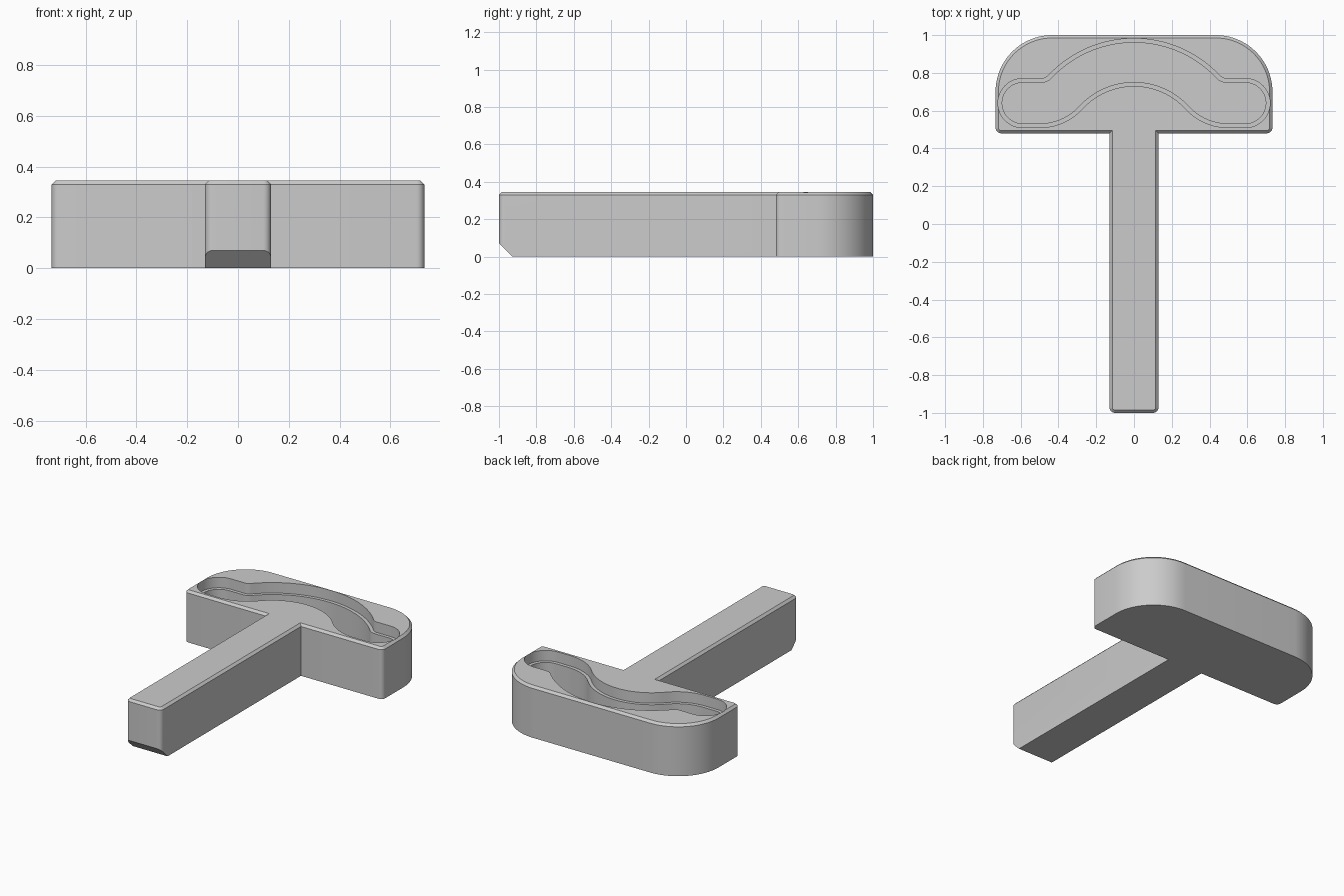
import bpy, bmesh
from math import radians, sin, cos, atan2, degrees, sqrt

if "Cube" in bpy.data.objects:
    bpy.data.objects.remove(bpy.data.objects["Cube"])

# Overall sizes
HEIGHT, CHAMFER = 0.345, 0.015
LEDGE_Z, FLOOR_Z, LEDGE = 0.275, 0.07, 0.022

grey = bpy.data.materials.new("plain_grey")
grey.use_nodes = True
grey.diffuse_color = (0.6, 0.6, 0.6, 1)
grey.node_tree.nodes["Principled BSDF"].inputs["Base Color"].default_value = (0.6, 0.6, 0.6, 1)


def arc(cx, cy, r, a0, a1, n=12):
    angles = [radians(a0 + (a1 - a0) * i / n) for i in range(n + 1)]
    return [(cx + r * cos(a), cy + r * sin(a)) for a in angles]


def mirrored(half):
    return half + [(-x, y) for x, y in reversed(half) if x > 1e-5]


def body_outline(d):
    """T-shaped outline, moved inward by d."""
    return mirrored(arc(0.433, 0.7, 0.3 - d, 90, 0, 20)
                    + arc(0.703, 0.51, 0.03 - d, 0, -90, 6)
                    + [(0.13 - d, 0.48 + d)]
                    + arc(0.1, -0.97, 0.03 - d, 0, -90, 6))


def pocket_outline(d):
    """Arched pocket with round ends, moved inward by d."""
    mid_y, big, small = 0.36, 0.622, 0.37
    fillet, sweep = 0.05, 0.308
    fx = sqrt((big + fillet) ** 2 - (0.77 + fillet - mid_y) ** 2)
    a_top = degrees(atan2(0.77 + fillet - mid_y, fx))
    a_low = degrees(atan2(0.51 + sweep - mid_y, 0.5))
    half = arc(0, mid_y, big - d, 90, a_top, 20)
    half += arc(fx, 0.77 + fillet, fillet + d, a_top + 180, 270, 8)
    half += arc(0.59, 0.64, 0.13 - d, 90, -90, 24)
    half += arc(0.5, 0.51 + sweep, sweep - d, 270, a_low + 180, 12)
    half += arc(0, mid_y, small + d, a_low, 90, 16)[1:]
    # The two centre points lie on the mirror line and are kept once
    return half + [(-x, y) for x, y in reversed(half) if x > 1e-5]


def loft(name, layers, cut=None):
    """Closed solid through stacked outlines; cut is an optional (point, normal)."""
    bm = bmesh.new()
    rings = [[bm.verts.new((x, y, z)) for x, y in pts] for pts, z in layers]
    for low, high in zip(rings, rings[1:]):
        for i in range(len(low)):
            j = (i + 1) % len(low)
            bm.faces.new((low[i], low[j], high[j], high[i]))
    bm.faces.new(rings[0][::-1])
    bm.faces.new(rings[-1])
    bmesh.ops.recalc_face_normals(bm, faces=bm.faces)
    if cut:
        bmesh.ops.bisect_plane(bm, geom=bm.verts[:] + bm.edges[:] + bm.faces[:],
                               plane_co=cut[0], plane_no=cut[1], clear_outer=True)
        bmesh.ops.holes_fill(bm, edges=[e for e in bm.edges if e.is_boundary], sides=0)
        bmesh.ops.recalc_face_normals(bm, faces=bm.faces)
    mesh = bpy.data.meshes.new(name)
    bm.to_mesh(mesh)
    bm.free()
    mesh.materials.append(grey)
    obj = bpy.data.objects.new(name, mesh)
    bpy.context.collection.objects.link(obj)
    return obj


# Head and handle in one block, top rim chamfered, handle tip cut underneath
body = loft("head_and_handle",
            [(body_outline(0), 0), (body_outline(0), HEIGHT - CHAMFER),
             (body_outline(CHAMFER), HEIGHT)],
            cut=((0, -1, 0.07), (0, -1, -1)))

# Stepped pocket, open at the top
cutter = loft("pocket_cutter",
              [(pocket_outline(LEDGE), FLOOR_Z), (pocket_outline(LEDGE), LEDGE_Z),
               (pocket_outline(0), LEDGE_Z), (pocket_outline(0), HEIGHT + 0.1)])
cutter.hide_render = True

pocket = body.modifiers.new("pocket", "BOOLEAN")
pocket.operation = "DIFFERENCE"
pocket.solver = "EXACT"
pocket.object = cutter

bpy.ops.object.select_all(action="DESELECT")
body.select_set(True)
bpy.context.view_layer.objects.active = body
bpy.ops.object.modifier_apply(modifier=pocket.name)
bpy.data.objects.remove(cutter)
bpy.ops.object.shade_smooth_by_angle(angle=radians(30))
